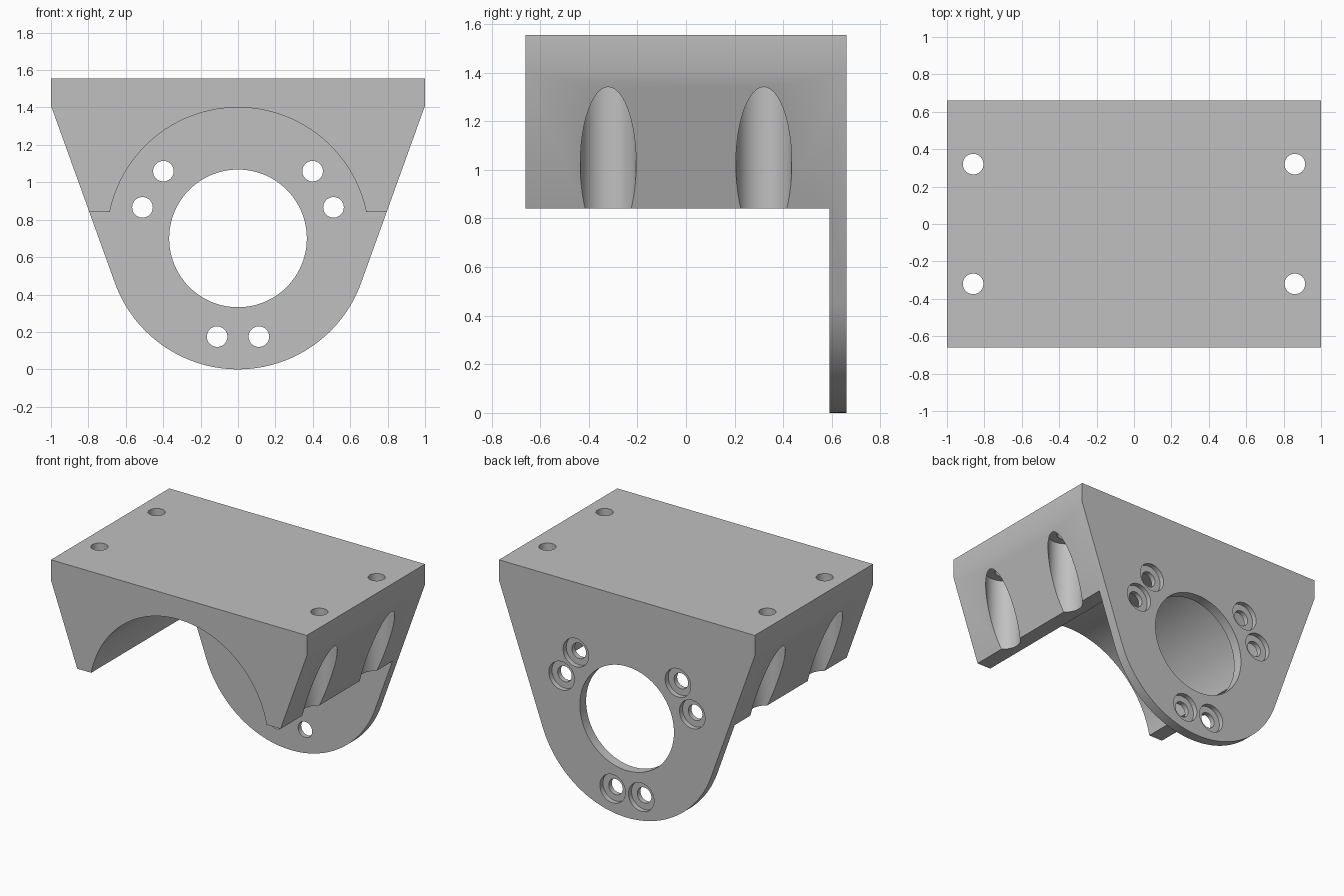
import bpy, bmesh
from math import sin, cos, tan, pi, radians, acos, asin
from mathutils import Matrix, Vector

cube = bpy.data.objects.get("Cube")
if cube:
    bpy.data.objects.remove(cube, do_unlink=True)

grey = bpy.data.materials.new("light grey")
grey.use_nodes = True
COLOR = (0.53, 0.53, 0.53, 1)
grey.diffuse_color = COLOR
grey.node_tree.nodes["Principled BSDF"].inputs["Base Color"].default_value = COLOR

AXIS_Z = 0.7      # height of the motor axis
R = 0.7           # radius of the rounded end and the arch
BACK, PLATE, FRONT = 0.66, 0.59, -0.66
TOP, SHOULDER, LIP = 1.555, 1.41, 0.84


def new_object(name, bm):
    bmesh.ops.recalc_face_normals(bm, faces=bm.faces)
    mesh = bpy.data.meshes.new(name)
    bm.to_mesh(mesh)
    bm.free()
    mesh.materials.append(grey)
    obj = bpy.data.objects.new(name, mesh)
    bpy.context.collection.objects.link(obj)
    return obj


def arc(start, end, steps):
    angles = [start + (end - start) * i / steps for i in range(steps + 1)]
    return [(R * cos(a), AXIS_Z + R * sin(a)) for a in angles]


def extrude_profile(name, points, y0, y1):
    bm = bmesh.new()
    face = bm.faces.new([bm.verts.new((x, y0, z)) for x, z in points])
    out = bmesh.ops.extrude_face_region(bm, geom=[face])
    verts = [v for v in out["geom"] if isinstance(v, bmesh.types.BMVert)]
    bmesh.ops.translate(bm, verts=verts, vec=(0, y1 - y0, 0))
    return new_object(name, bm)


def stepped_pin(name, rings, place, sides=40):
    """Closed turned solid from (radius, height) rings along local z."""
    bm = bmesh.new()
    loops = [[bm.verts.new(place @ Vector((r * cos(2 * pi * i / sides),
                                           r * sin(2 * pi * i / sides), h)))
              for i in range(sides)] for r, h in rings]
    for a, b in zip(loops, loops[1:]):
        for i in range(sides):
            j = (i + 1) % sides
            bm.faces.new((a[i], a[j], b[j], b[i]))
    bm.faces.new(loops[0])
    bm.faces.new(loops[-1])
    return new_object(name, bm)


# Solid outline: square top, sloping sides tangent to a rounded bottom
tilt = radians(20)
bracket = extrude_profile(
    "motor_bracket",
    [(-1, TOP), (-1, SHOULDER)] + arc(pi + tilt, 2 * pi - tilt, 64)
    + [(1, SHOULDER), (1, TOP)], FRONT, BACK)

cutters = []

# Arched space in front of the back plate
lip_angle = asin((LIP - AXIS_Z) / R)
cutters.append(extrude_profile(
    "arch_cutter",
    [(-2, -1), (2, -1), (2, LIP)] + arc(lip_angle, pi - lip_angle, 64)
    + [(-2, LIP)], -1, PLATE))

# Vertical mounting holes with deep head clearances that open the sides
for x in (-0.86, 0.86):
    for y in (-0.32, 0.32):
        cutters.append(stepped_pin(
            "mounting_hole_cutter",
            [(0.115, 0.5), (0.115, 1.36), (0.055, 1.36), (0.055, 1.8)],
            Matrix.Translation((x, y, 0)), 48))

# Large central bore in the back plate
to_back = Matrix.Rotation(-pi / 2, 4, "X")
cutters.append(stepped_pin(
    "bore_cutter", [(0.368, 0.5), (0.368, 0.8)],
    Matrix.Translation((0, 0, AXIS_Z)) @ to_back, 96))

# Three pairs of counterbored screw holes around the bore
for base in (30, 150, 270):
    for offset in (-12, 12):
        a = radians(base + offset)
        spot = Matrix.Translation((0.537 * cos(a), 0, AXIS_Z + 0.537 * sin(a)))
        cutters.append(stepped_pin(
            "screw_hole_cutter",
            [(0.055, 0.5), (0.055, 0.625), (0.1, 0.625), (0.1, 0.75)],
            spot @ to_back))

for cutter in cutters:
    cutter.hide_render = True
    cutter.hide_viewport = True
    mod = bracket.modifiers.new(cutter.name, "BOOLEAN")
    mod.operation = "DIFFERENCE"
    mod.solver = "EXACT"
    mod.object = cutter

# Bake the cuts, then remove the cutters
bpy.context.view_layer.update()
evaluated = bracket.evaluated_get(bpy.context.evaluated_depsgraph_get())
mesh = bpy.data.meshes.new_from_object(evaluated)
bracket.modifiers.clear()
bracket.data = mesh
for cutter in cutters:
    bpy.data.objects.remove(cutter, do_unlink=True)

bpy.ops.object.select_all(action="DESELECT")
bracket.select_set(True)
bpy.context.view_layer.objects.active = bracket
bpy.ops.object.shade_smooth_by_angle(angle=radians(25))
